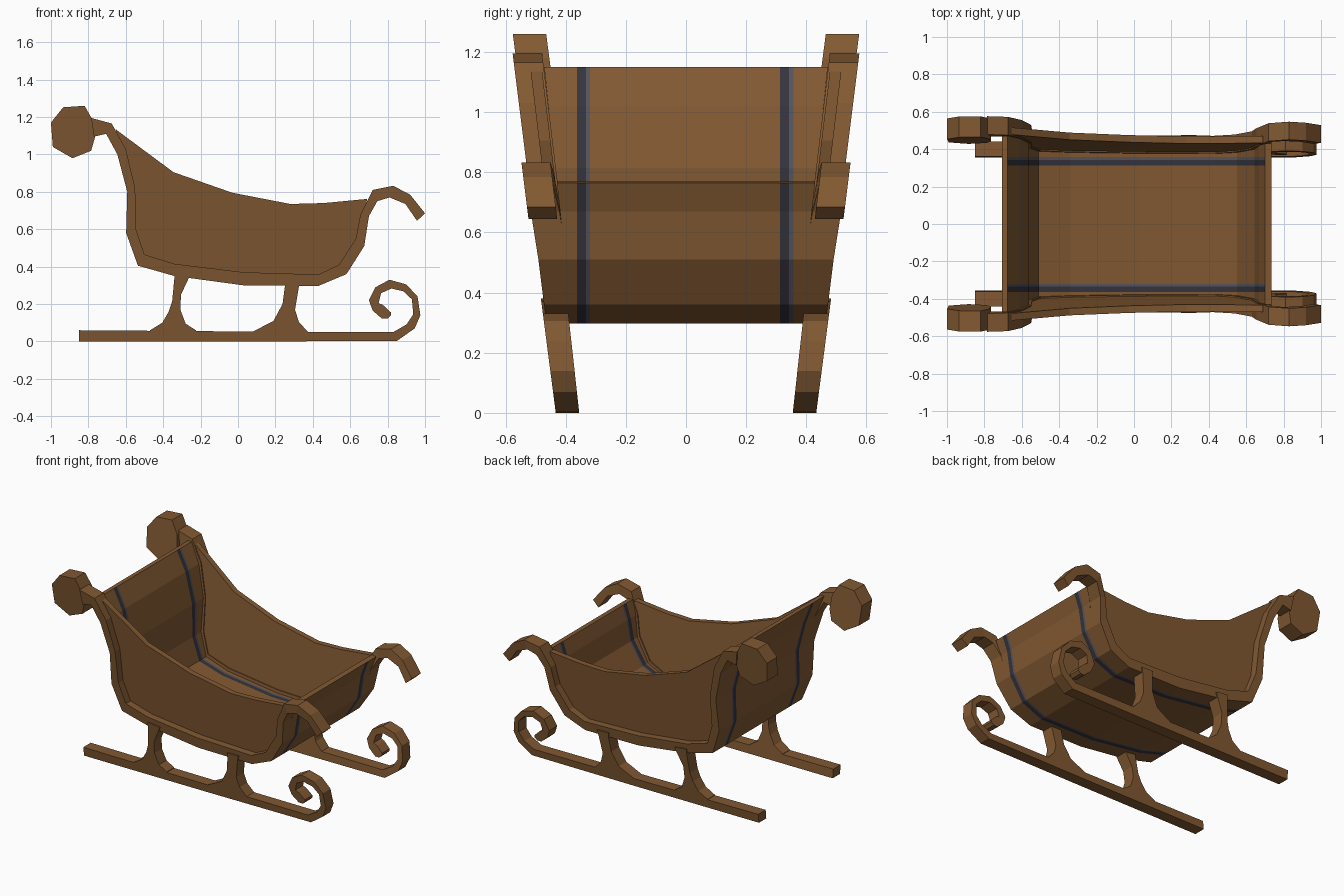
import bpy, bmesh

if "Cube" in bpy.data.objects:
    bpy.data.objects.remove(bpy.data.objects["Cube"])


def material(name, rgb):
    m = bpy.data.materials.new(name)
    m.diffuse_color = (*rgb, 1)
    m.use_nodes = True
    m.node_tree.nodes["Principled BSDF"].inputs["Base Color"].default_value = m.diffuse_color
    return m


WOOD = material("brown wood", (0.223, 0.100, 0.032))
DARK = material("dark strap", (0.036, 0.033, 0.045))
GREY = material("grey strap edge", (0.090, 0.088, 0.112))


def loft(name, sections, mats=(WOOD,), rule=None):
    """Skin a row of closed sections and cap both ends."""
    bm = bmesh.new()
    rings = [[bm.verts.new(p) for p in s] for s in sections]
    n = len(rings[0])
    for a, b in zip(rings, rings[1:]):
        for i in range(n):
            j = (i + 1) % n
            bm.faces.new((a[i], a[j], b[j], b[i]))
    bm.faces.new(rings[0])
    bm.faces.new(rings[-1])
    bmesh.ops.recalc_face_normals(bm, faces=bm.faces)
    if rule:
        for f in bm.faces:
            f.material_index = rule(f)
    me = bpy.data.meshes.new(name)
    bm.to_mesh(me)
    bm.free()
    for m in mats:
        me.materials.append(m)
    ob = bpy.data.objects.new(name, me)
    bpy.context.collection.objects.link(ob)
    return ob


def strip(name, pairs, yin, yout):
    """Bar following pairs of (x, z) edge points, leaning outward, on both sides."""
    for side, s in (("left", 1), ("right", -1)):
        loft(f"{side}_{name}",
             [[(a[0], s * yin(*a), a[1]), (a[0], s * yout(*a), a[1]),
               (b[0], s * yout(*b), b[1]), (b[0], s * yin(*b), b[1])] for a, b in pairs])


def plate(name, pts, yin, yout):
    """Flat leaning outline on both sides."""
    for side, s in (("left", 1), ("right", -1)):
        loft(f"{side}_{name}", [[(x, s * f(x, z), z) for x, z in pts] for f in (yin, yout)])


def lean(y0, slope):
    return lambda x, z: y0 + slope * z


# Side frames: border of the body that ends in a curl at the front
body = [((-.60, 1.03), (-.645, 1.0)), ((-.55, .82), (-.592, .80)), ((-.545, .60), (-.598, .58)),
        ((-.50, .465), (-.535, .405)), ((-.34, .415), (-.34, .35)), ((.03, .37), (.03, .30)),
        ((.43, .358), (.43, .297)), ((.54, .41), (.58, .36)), ((.63, .55), (.675, .51)),
        ((.655, .68), (.70, .67))]
frame = [((-.785, 1.195), (-.77, 1.095)), ((-.675, 1.165), (-.705, 1.11))] + body + [
    ((.72, .81), (.745, .75)), ((.83, .832), (.81, .77)),
    ((.92, .785), (.895, .735)), ((1.0, .685), (.957, .645))]


def flare(x):
    return .016 * min(1, max(0, (x - .68) / .06))


strip("side_frame", frame, lambda x, z: .335 + .12 * z + flare(x),
      lambda x, z: .427 + .125 * z + flare(x))

# Rear scroll ends
plate("rear_scroll", [(-1.0, 1.17), (-.935, 1.252), (-.82, 1.26), (-.775, 1.18), (-.765, 1.09),
                      (-.785, 1.02), (-.885, .98), (-.99, 1.04)],
      lean(.301, .13), lean(.412, .13))

# Recessed side panels with the swooping top edge
low = [((a[0] + b[0]) / 2, (a[1] + b[1]) / 2) for a, b in body]
plate("side_panel", [(-.655, 1.135)] + low + [(.69, .762), (.46, .74), (.28, .735), (-.03, .795),
                                              (-.345, .905)],
      lean(.342, .12), lean(.38, .12))

# Curved shell: back, floor and front board with two dark straps
cuts = [-.363, -.333, -.320, .313, .343, .357]
path = [((-.665, 1.15), (-.705, 1.15))] + body + [((.685, .77), (.735, .765))]
sections = []
for a, b in path:
    a = (a[0] * .7 + b[0] * .3, a[1] * .7 + b[1] * .3)
    ring = []
    for (x, z), d in ((a, 1), (b, -1)):
        w = .345 + .11 * z
        ring += [(x, y, z) for y in ([-w] + cuts + [w])[::d]]
    sections.append(ring)


def strap_rule(f):
    if len(f.verts) > 4:
        return 0
    y = f.calc_center_median().y
    if abs(f.normal.y) > .7:
        return 0
    if -.363 < y < -.333 or .313 < y < .343:
        return 1
    if -.333 < y < -.320 or .343 < y < .357:
        return 2
    return 0


loft("seat_shell", sections, (WOOD, DARK, GREY), strap_rule)

# Runners with spiral fronts
ry = (lean(.355, .11), lean(.433, .13))
strip("runner", [((-.85, 0), (-.85, .06)), ((.08, 0), (.08, .053)), ((.85, .003), (.83, .05)),
                 ((.945, .07), (.90, .09)), ((.975, .14), (.937, .145)), ((.96, .24), (.93, .225)),
                 ((.90, .305), (.885, .268)), ((.81, .33), (.82, .283)), ((.735, .29), (.765, .258)),
                 ((.70, .22), (.752, .205)), ((.72, .165), (.775, .195)),
                 ((.77, .122), (.818, .155)), ((.80, .122), (.818, .14))], *ry)

# Flared legs between runners and body
strip("rear_leg", [((-.34, .38), (-.25, .37)), ((-.34, .34), (-.265, .335)), ((-.352, .215), (-.305, .25)),
                   ((-.37, .16), (-.308, .17)), ((-.405, .10), (-.28, .095)),
                   ((-.47, .06), (-.225, .06)), ((-.47, .04), (-.225, .04))], *ry)
strip("front_leg", [((.25, .33), (.335, .33)), ((.25, .29), (.325, .29)), ((.238, .20), (.305, .17)),
                    ((.19, .11), (.325, .105)), ((.08, .053), (.375, .05)),
                    ((.08, .035), (.375, .035))], *ry)
